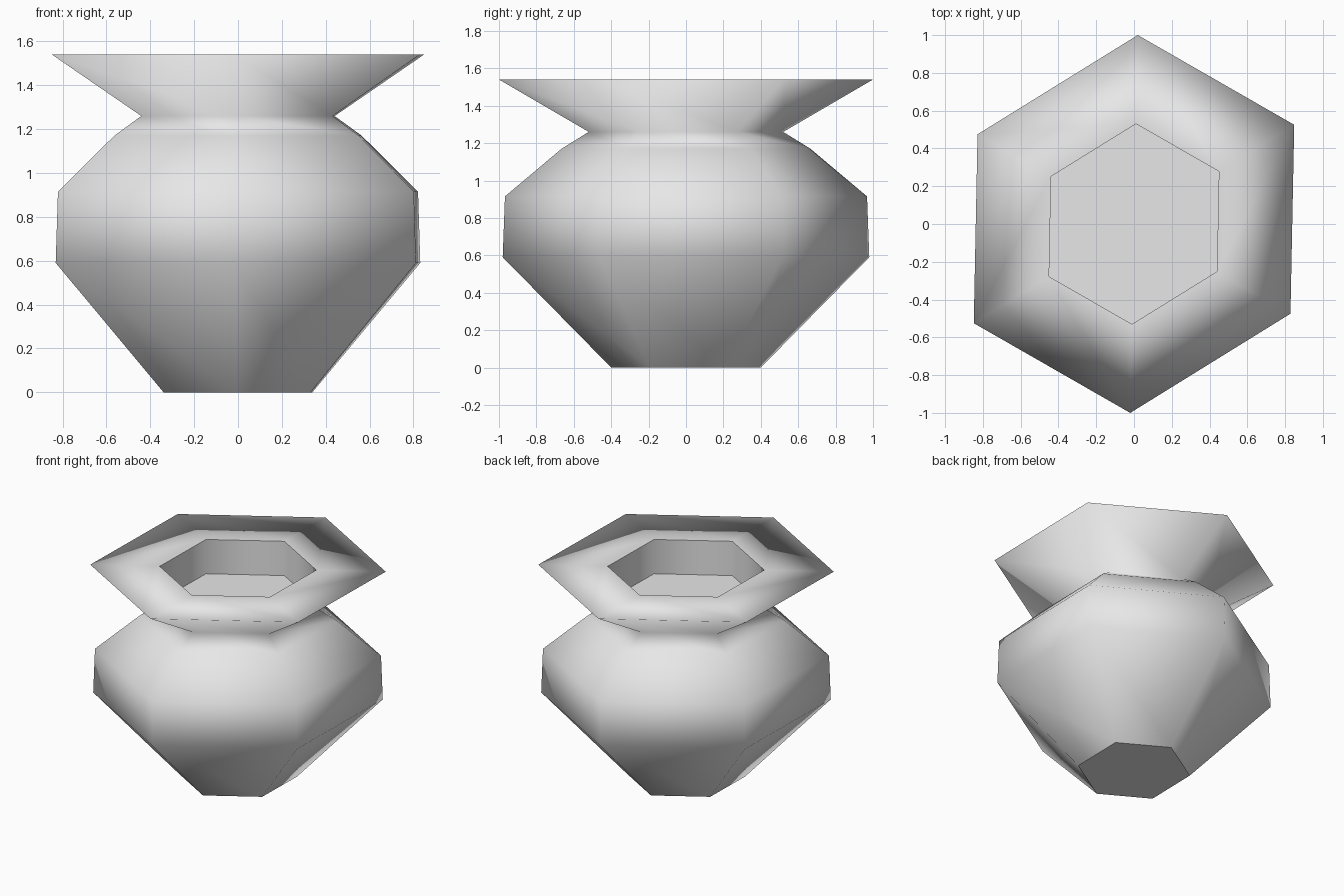
import bpy, bmesh, math

cube = bpy.data.objects.get("Cube")
if cube:
    bpy.data.objects.remove(cube, do_unlink=True)

SIDES = 6
# Profile as (corner radius, height): base, belly, shoulder, neck, rim, then the well
PROFILE = [(0.40, 0), (0.98, 0.59), (0.968, 0.915), (0.665, 1.17),
           (0.52, 1.26), (1.0, 1.54), (0.53, 1.54), (0.53, 1.285)]
SHARP_RINGS = (0, 6, 7)

bm = bmesh.new()


def ring(radius, z):
    """Hexagon with corners on the y axis, slightly skewed."""
    verts = []
    for i in range(SIDES):
        a = math.tau * i / SIDES
        x, y = radius * math.sin(a), radius * math.cos(a)
        verts.append(bm.verts.new((0.968 * x + 0.02 * y, y + 0.029 * x, z)))
    return verts


# Walls between neighbouring rings
rings = [ring(r, z) for r, z in PROFILE]
for low, high in zip(rings, rings[1:]):
    for i in range(SIDES):
        j = (i + 1) % SIDES
        bm.faces.new((low[i], low[j], high[j], high[i]))

# Base and well floor
bm.faces.new(rings[0])
bm.faces.new(rings[-1])
bmesh.ops.recalc_face_normals(bm, faces=bm.faces)

# Smooth everywhere except at the base and the well edges
for face in bm.faces:
    face.smooth = True
for k in SHARP_RINGS:
    for i in range(SIDES):
        bm.edges.get((rings[k][i], rings[k][i - 1])).smooth = False

mesh = bpy.data.meshes.new("vase")
bm.to_mesh(mesh)
bm.free()
vase = bpy.data.objects.new("vase", mesh)
bpy.context.collection.objects.link(vase)

# Plain grey clay
clay = bpy.data.materials.new("light_grey")
clay.use_nodes = True
colour = (0.8, 0.8, 0.8, 1)
clay.diffuse_color = colour
clay.node_tree.nodes["Principled BSDF"].inputs["Base Color"].default_value = colour
mesh.materials.append(clay)
